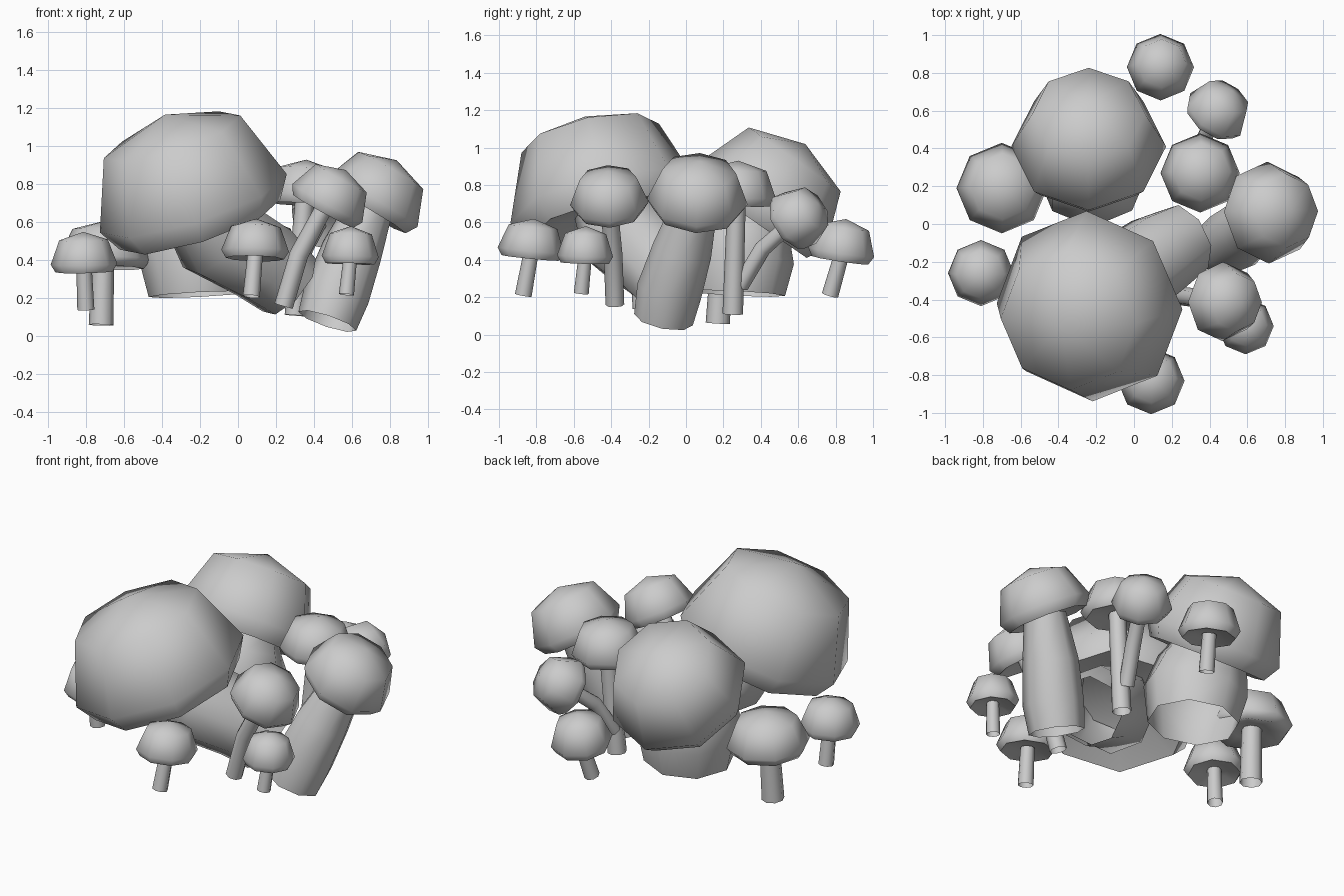
import bpy, bmesh
from math import sin, cos, tau
from mathutils import Vector

if "Cube" in bpy.data.objects:
    bpy.data.objects.remove(bpy.data.objects["Cube"], do_unlink=True)

grey = bpy.data.materials.new("plain_grey")
grey.use_nodes = True
COLOUR = (0.6, 0.6, 0.6, 1)
grey.diffuse_color = COLOUR
grey.node_tree.nodes["Principled BSDF"].inputs["Base Color"].default_value = COLOUR
UP = Vector((0, 0, 1))
SIDES = 8


def skin(name, rings, poles=()):
    """Join rings of (centre, axis, radius); poles close the first and last ring."""
    bm = bmesh.new()
    loops = []
    for centre, axis, radius in rings:
        turn = UP.rotation_difference(axis)
        loops.append([bm.verts.new(centre + turn @ Vector(
            (radius * cos(tau * i / SIDES), radius * sin(tau * i / SIDES), 0)))
            for i in range(SIDES)])
    for low, high in zip(loops, loops[1:]):
        for i in range(SIDES):
            j = (i + 1) % SIDES
            bm.faces.new((low[i], low[j], high[j], high[i]))
    for loop, pole in zip((loops[0], loops[-1]), poles):
        tip = bm.verts.new(pole)
        for i in range(SIDES):
            bm.faces.new((loop[i], loop[(i + 1) % SIDES], tip))
    bmesh.ops.recalc_face_normals(bm, faces=bm.faces)
    mesh = bpy.data.meshes.new(name)
    bm.to_mesh(mesh)
    bm.free()
    mesh.materials.append(grey)
    obj = bpy.data.objects.new(name, mesh)
    bpy.context.collection.objects.link(obj)
    bpy.ops.object.select_all(action='DESELECT')
    obj.select_set(True)
    bpy.context.view_layer.objects.active = obj
    bpy.ops.object.shade_smooth_by_angle(angle=1.3)


def cap(name, centre, axis, radius, height):
    """Domed cap with a tucked rim and a shallow hollow underside."""
    c, a = Vector(centre), Vector(axis).normalized()
    profile = ((0.45, -0.12), (0.86, -0.24), (1, 0), (0.73, 0.75))
    skin(name, [(c + a * height * h, a, radius * r) for r, h in profile],
         poles=(c - a * height * 0.05, c + a * height))


def stem(name, path):
    """Open-footed stem through (point, radius) pairs, from foot to cap."""
    pts = [Vector(p) for p, r in path]
    rings = []
    for i, (p, r) in enumerate(path):
        axis = pts[min(i + 1, len(pts) - 1)] - pts[max(i - 1, 0)]
        rings.append((pts[i], axis.normalized(), r))
    skin(name, rings)


# Caps: name, rim centre, axis, radius, height
for spec in (
    ("big_front", (-0.235, -0.435, 0.7), (-0.32, -0.22, 1), 0.515, 0.5),
    ("big_back", (-0.24, 0.41, 0.69), (0, 0.57, 0.82), 0.41, 0.4),
    ("medium_left", (0.71, 0.06, 0.71), (0.5, 0.06, 0.87), 0.27, 0.25),
    ("upper_back", (0.35, 0.27, 0.74), (0.05, 0.05, 1), 0.21, 0.19),
    ("upper_front", (0.47, -0.41, 0.7), (0.48, -0.04, 0.87), 0.21, 0.2),
    ("small_front_left", (0.59, -0.54, 0.42), (0.03, 0.03, 1), 0.15, 0.16),
    ("small_front", (0.09, -0.83, 0.45), (0.03, 0.1, 1), 0.178, 0.17),
    ("small_right", (-0.81, -0.26, 0.38), (-0.02, -0.05, 1), 0.175, 0.17),
    ("right_back", (-0.7, 0.19, 0.41), (0.03, 0.06, 1), 0.24, 0.2),
    ("small_back", (0.14, 0.83, 0.44), (0.05, 0.15, 1), 0.178, 0.18),
    ("leaning_back", (0.43, 0.58, 0.61), (0.5, 0.7, 0.5), 0.175, 0.18),
):
    cap(spec[0] + "_cap", *spec[1:])

# Thick stems with swollen middles
stem("big_front_stem", (((0.27, -0.08, 0.27), 0.2), ((0.13, -0.16, 0.39), 0.23),
                        ((-0.11, -0.33, 0.53), 0.25), ((-0.22, -0.41, 0.69), 0.2)))
stem("big_back_stem", (((-0.21, 0.27, 0.22), 0.26), ((-0.22, 0.28, 0.42), 0.3),
                       ((-0.24, 0.32, 0.56), 0.27), ((-0.24, 0.4, 0.68), 0.2)))
stem("medium_left_stem", (((0.47, -0.12, 0.08), 0.16), ((0.52, -0.09, 0.23), 0.175),
                          ((0.6, -0.02, 0.45), 0.16), ((0.7, 0.05, 0.69), 0.12)))

# Bent thin stems
stem("upper_front_stem", (((0.24, -0.38, 0.16), 0.05), ((0.32, -0.39, 0.43), 0.05),
                          ((0.46, -0.41, 0.69), 0.045)))
stem("leaning_back_stem", (((0.3, 0.29, 0.26), 0.045), ((0.35, 0.41, 0.46), 0.045),
                           ((0.43, 0.57, 0.6), 0.04)))

# Straight thin stems: name, foot, top, radius
for name, foot, top, r in (
    ("upper_back", (0.3, 0.25, 0.11), (0.35, 0.27, 0.72), 0.055),
    ("small_front_left", (0.57, -0.56, 0.22), (0.59, -0.54, 0.41), 0.04),
    ("small_front", (0.07, -0.87, 0.21), (0.09, -0.83, 0.43), 0.045),
    ("small_right", (-0.8, -0.24, 0.14), (-0.81, -0.26, 0.37), 0.045),
    ("right_back", (-0.72, 0.17, 0.06), (-0.71, 0.19, 0.4), 0.065),
    ("small_back", (0.11, 0.77, 0.21), (0.14, 0.83, 0.42), 0.045),
):
    stem(name + "_stem", ((foot, r), (top, r * 0.9)))
